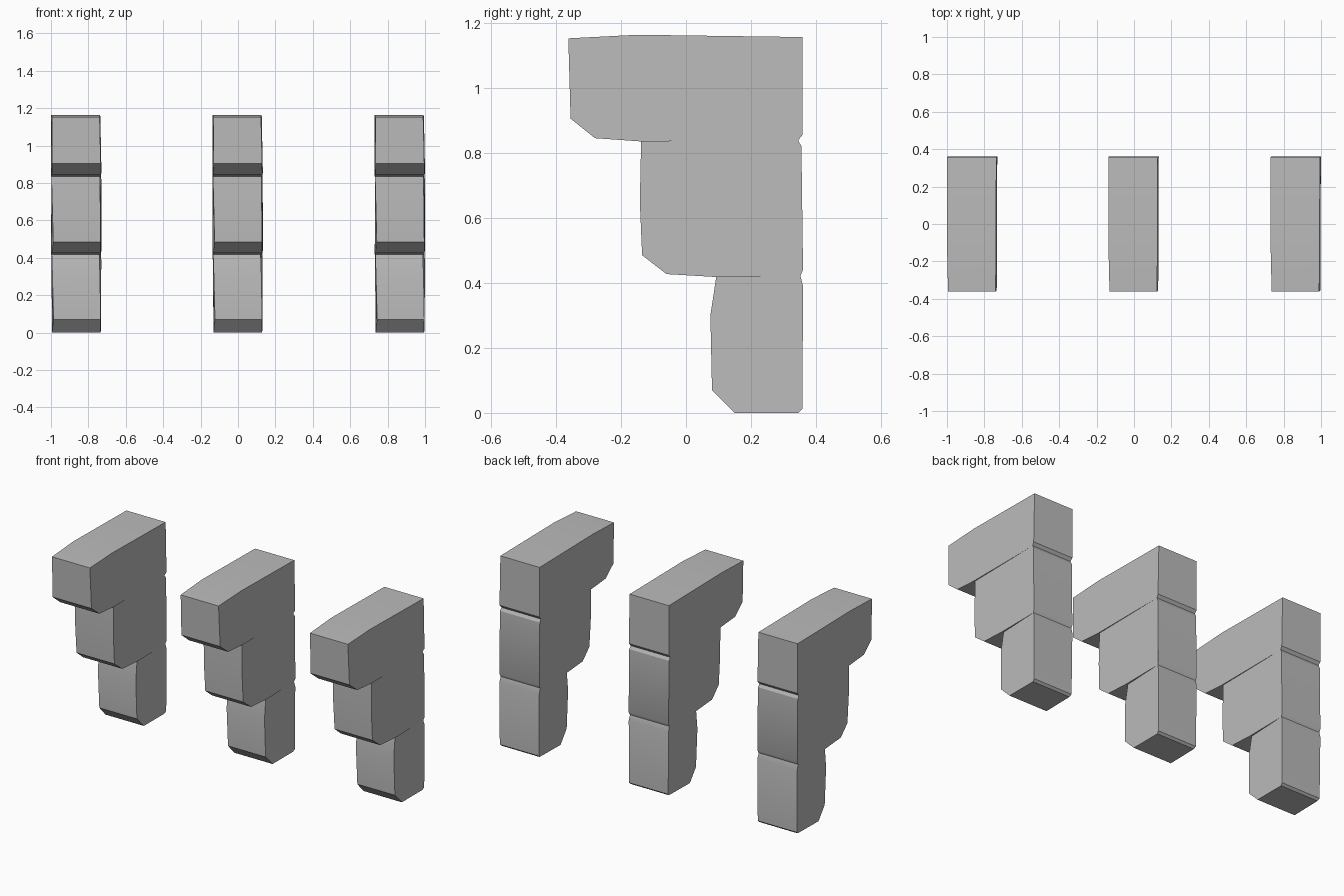
import bpy
import bmesh

cube = bpy.data.objects.get("Cube")
if cube:
    bpy.data.objects.remove(cube, do_unlink=True)

stone = bpy.data.materials.new("light_grey_stone")
stone.use_nodes = True
grey = (0.5, 0.5, 0.5, 1)
stone.diffuse_color = grey
stone.node_tree.nodes["Principled BSDF"].inputs["Base Color"].default_value = grey

HALF = 0.137

# Side profiles, back bottom first: y, z, then inset of the right (-x) and left (+x) edge
PROFILES = {
    "lower_stone": [
        (0.345, 0.0, 0.012, 0.008), (0.15, 0.0, 0.008, 0.008),
        (0.08, 0.07, 0.016, 0.006), (0.075, 0.3, 0.010, 0.010),
        (0.093, 0.418, 0.006, 0.014), (0.352, 0.422, 0.004, 0.006),
        (0.36, 0.39, 0.004, 0.003), (0.358, 0.012, 0.008, 0.004)],
    "middle_stone": [
        (0.352, 0.422, 0.004, 0.006), (0.093, 0.418, 0.003, 0.004),
        (-0.06, 0.427, 0.006, 0.006), (-0.135, 0.485, 0.014, 0.006),
        (-0.142, 0.65, 0.010, 0.008), (-0.138, 0.835, 0.005, 0.010),
        (0.345, 0.838, 0.004, 0.006), (0.355, 0.82, 0.004, 0.003),
        (0.36, 0.44, 0.004, 0.002)],
    "upper_stone": [
        (0.345, 0.838, 0.004, 0.006), (-0.138, 0.835, 0.003, 0.004),
        (-0.28, 0.845, 0.006, 0.005), (-0.355, 0.905, 0.008, 0.006),
        (-0.362, 1.152, 0.008, 0.012), (-0.15, 1.163, 0.003, 0.010),
        (0.358, 1.156, 0.003, 0.008), (0.358, 0.855, 0.003, 0.002)],
}


def make_stone(name, profile, centre):
    """Loft a stone between its right and left side outlines."""
    bm = bmesh.new()
    right = [bm.verts.new((-HALF + r, y, z)) for y, z, r, l in profile]
    left = [bm.verts.new((HALF - l, y, z)) for y, z, r, l in profile]
    bm.faces.new(right)
    bm.faces.new(left[::-1])
    for i in range(len(profile)):
        j = (i + 1) % len(profile)
        bm.faces.new((right[i], left[i], left[j], right[j]))
    bmesh.ops.recalc_face_normals(bm, faces=bm.faces)
    mesh = bpy.data.meshes.new(name)
    bm.to_mesh(mesh)
    bm.free()
    mesh.materials.append(stone)
    obj = bpy.data.objects.new(name, mesh)
    obj.location.x = centre
    bpy.context.collection.objects.link(obj)
    bpy.ops.object.select_all(action='DESELECT')
    obj.select_set(True)
    bpy.context.view_layer.objects.active = obj
    bpy.ops.object.shade_smooth_by_angle(angle=0.45)


# Three identical stepped brackets in a row
for side, centre in (("right", -0.865), ("centre", -0.002), ("left", 0.865)):
    for part, profile in PROFILES.items():
        make_stone(f"{side}_bracket_{part}", profile, centre)
